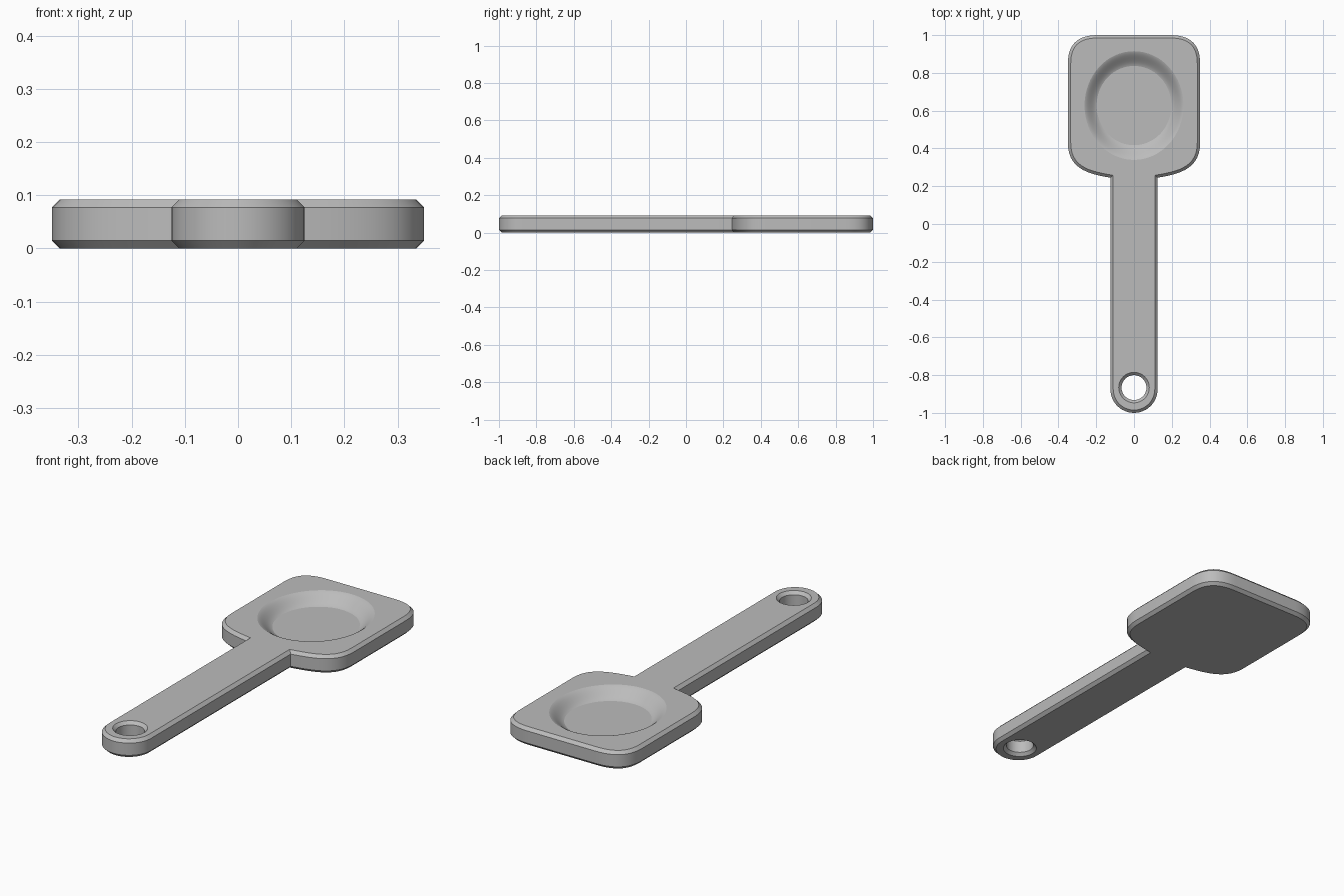
import bpy, bmesh, math
from mathutils import Vector
from mathutils.geometry import interpolate_bezier

if "Cube" in bpy.data.objects:
    bpy.data.objects.remove(bpy.data.objects["Cube"])

HEIGHT = 0.092
CHAMFER = 0.015
BOWL_Y, BOWL_DEPTH = 0.627, 0.05
HOLE_Y, HOLE_R = -0.866, 0.066

grey = bpy.data.materials.new("plain grey")
grey.use_nodes = True
grey.diffuse_color = (0.5, 0.5, 0.5, 1)
grey.node_tree.nodes["Principled BSDF"].inputs["Base Color"].default_value = (0.5, 0.5, 0.5, 1)


def make_object(name, bm):
    bmesh.ops.recalc_face_normals(bm, faces=bm.faces[:])
    mesh = bpy.data.meshes.new(name)
    bm.to_mesh(mesh)
    bm.free()
    mesh.materials.append(grey)
    obj = bpy.data.objects.new(name, mesh)
    bpy.context.collection.objects.link(obj)
    return obj


def curve(*points, count=14):
    return [(p.x, p.y) for p in interpolate_bezier(*[Vector((x, y, 0)) for x, y in points], count)]


def ring_cutter(name, rings, centre_y, sides):
    """Stack of elliptical rings given as (x radius, y radius, z)."""
    bm = bmesh.new()
    loops = []
    for rx, ry, z in rings:
        angles = [2 * math.pi * i / sides for i in range(sides)]
        loops.append([bm.verts.new((rx * math.cos(a), centre_y + ry * math.sin(a), z)) for a in angles])
    for low, high in zip(loops, loops[1:]):
        for i in range(sides):
            j = (i + 1) % sides
            bm.faces.new((low[i], low[j], high[j], high[i]))
    bm.faces.new(loops[0][::-1])
    bm.faces.new(loops[-1])
    obj = make_object(name, bm)
    obj.hide_render = True
    return obj


# Half outline: round handle end, straight handle, then the rounded square head
handle = [(0.125 * math.sin(a), -0.875 - 0.125 * math.cos(a))
          for a in (math.pi / 2 * i / 12 for i in range(13))]
half = handle + curve((0.125, 0.245), (0.24, 0.265), (0.35, 0.29), (0.35, 0.43))
half += curve((0.35, 0.85), (0.35, 0.95), (0.30, 1.0), (0.19, 1.0))
outline = half + [(-x, y) for x, y in reversed(half[1:])]

# Scoop body: extruded outline with chamfered top and bottom rims
bm = bmesh.new()
base = bm.faces.new([bm.verts.new((x, y, 0)) for x, y in outline])
extruded = bmesh.ops.extrude_face_region(bm, geom=[base], use_keep_orig=True)
top_verts = [g for g in extruded["geom"] if isinstance(g, bmesh.types.BMVert)]
bmesh.ops.translate(bm, verts=top_verts, vec=(0, 0, HEIGHT))
bmesh.ops.recalc_face_normals(bm, faces=bm.faces[:])
rims = [e for e in bm.edges if abs(e.verts[0].co.z - e.verts[1].co.z) < 0.001]
bmesh.ops.bevel(bm, geom=rims, offset=CHAMFER, segments=1, affect='EDGES', profile=0.5)
scoop = make_object("scoop", bm)

# Shallow dish with a softly rounded rim
rings = []
for i in range(13):
    t = i / 12
    lift = 0.5 * t + 0.5 * t * t * (3 - 2 * t)
    rings.append((0.198 + 0.065 * t, 0.21 + 0.079 * t,
                  HEIGHT - BOWL_DEPTH + (BOWL_DEPTH + 0.0005) * lift))
rings.append((0.264, 0.29, HEIGHT + 0.05))
dish = ring_cutter("dish_cutter", rings, BOWL_Y, 64)

# Hanging hole, chamfered at both ends
wide = HOLE_R + CHAMFER + 0.01
hole = ring_cutter("hole_cutter", [
    (wide, wide, -0.01), (HOLE_R, HOLE_R, CHAMFER),
    (HOLE_R, HOLE_R, HEIGHT - CHAMFER), (wide, wide, HEIGHT + 0.01)], HOLE_Y, 32)

bpy.ops.object.select_all(action='DESELECT')
scoop.select_set(True)
bpy.context.view_layer.objects.active = scoop
for cutter in (dish, hole):
    cut = scoop.modifiers.new(cutter.name, 'BOOLEAN')
    cut.operation = 'DIFFERENCE'
    cut.solver = 'EXACT'
    cut.object = cutter
    bpy.ops.object.modifier_apply(modifier=cut.name)
    bpy.data.objects.remove(cutter)

# Smooth curved walls, keep the level faces flat
bpy.ops.object.shade_smooth_by_angle(angle=math.radians(30))
for face in scoop.data.polygons:
    if abs(face.normal.z) > 0.999:
        face.use_smooth = False
